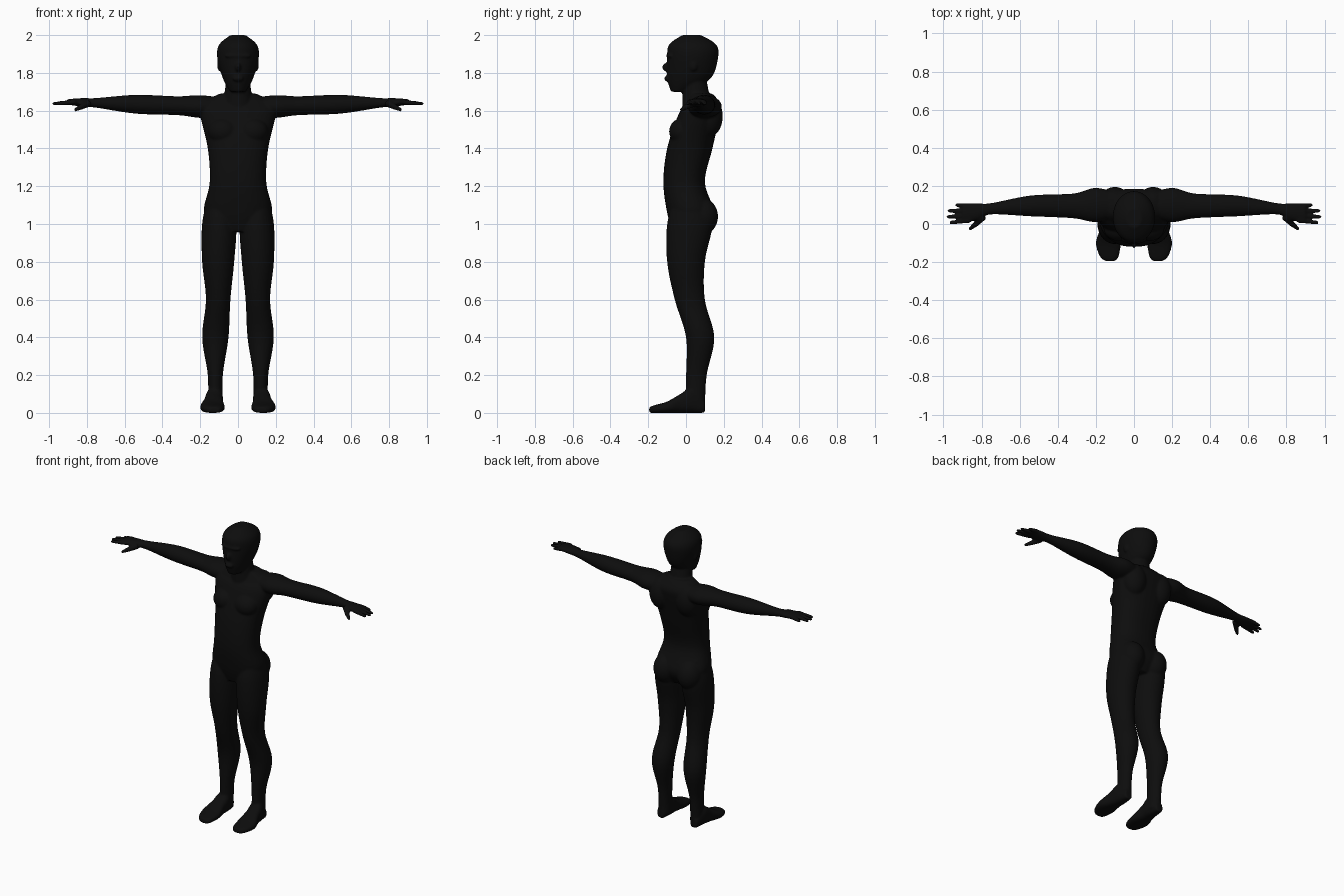
import bpy
import bmesh
import math
from mathutils import Matrix, Vector

cube = bpy.data.objects.get("Cube")
if cube:
    bpy.data.objects.remove(cube, do_unlink=True)

black = bpy.data.materials.new("matte black")
black.use_nodes = True
colour = (0.004, 0.004, 0.004, 1)
black.diffuse_color = colour
black.node_tree.nodes["Principled BSDF"].inputs["Base Color"].default_value = colour

bm = bmesh.new()
SEGMENTS = 32
STEPS = 6


def spline(before, start, end, after, t):
    """Smooth curve from start to end, guided by the neighbouring values."""
    slope_start = (end - before) / 2
    slope_end = (after - start) / 2
    ease = t * t * (3 - 2 * t)
    rest = 1 - t
    return (start + (end - start) * ease
            + slope_start * t * rest * rest - slope_end * t * t * rest)


def rounded(value, power):
    """Push a sine or cosine towards a squarer outline."""
    return math.copysign(abs(value) ** (2 / power), value)


def loft(sections, axis, side=1, power=2):
    """Closed skin through oval sections (position, a_min, a_max, b_min, b_max)."""
    rows = []
    last = len(sections) - 1
    for i in range(last):
        before, after = sections[max(0, i - 1)], sections[min(last, i + 2)]
        columns = list(zip(before, sections[i], sections[i + 1], after))
        for step in range(STEPS):
            rows.append([spline(*column, step / STEPS) for column in columns])
    rows.append(sections[-1])

    rings = []
    for position, a_min, a_max, b_min, b_max in rows:
        ring = []
        for n in range(SEGMENTS):
            angle = math.tau * n / SEGMENTS
            a_share = (1 + rounded(math.cos(angle), power)) / 2
            b_share = (1 + rounded(math.sin(angle), power)) / 2
            a = a_min + (a_max - a_min) * a_share
            b = b_min + (b_max - b_min) * b_share
            x, y, z = {"x": (position, a, b),
                       "y": (a, position, b),
                       "z": (a, b, position)}[axis]
            ring.append(bm.verts.new((x * side, y, z)))
        rings.append(ring)

    for low, high in zip(rings, rings[1:]):
        for n in range(SEGMENTS):
            bm.faces.new((low[n - 1], low[n], high[n], high[n - 1]))
    bm.faces.new(rings[0])
    bm.faces.new(rings[-1])


def centred(sections):
    """Expand (z, half_width, front, back) to sections symmetric about x."""
    return [(z, -half, half, front, back) for z, half, front, back in sections]


def ball(centre, size):
    matrix = Matrix.Translation(centre) @ Matrix.Diagonal((*size, 1))
    bmesh.ops.create_uvsphere(bm, u_segments=24, v_segments=16, radius=1, matrix=matrix)


def rod(start, end, start_radius, end_radius):
    """Tapered round piece with a rounded tip."""
    start, end = Vector(start), Vector(end)
    direction = end - start
    turn = direction.to_track_quat("Z", "Y").to_matrix().to_4x4()
    bmesh.ops.create_cone(bm, cap_ends=True, segments=SEGMENTS,
                          radius1=start_radius, radius2=end_radius,
                          depth=direction.length,
                          matrix=Matrix.Translation((start + end) / 2) @ turn)
    ball(end, (end_radius, end_radius, end_radius))


def add_torso():
    loft(centred([
        (0.96, 0.1, -0.07, 0.1),
        (1.06, 0.18, -0.1, 0.15),
        (1.22, 0.15, -0.12, 0.1),
        (1.4, 0.16, -0.1, 0.14),
        (1.58, 0.2, -0.04, 0.18),
        (1.64, 0.18, 0, 0.18),
        (1.69, 0.1, 0.02, 0.14),
    ]), "z", power=2.3)


def add_head():
    # Neck and skull
    rod((0, 0.06, 1.6), (0, 0.04, 1.8), 0.08, 0.06)
    loft(centred([
        (1.7, 0.04, -0.08, 0),
        (1.77, 0.08, -0.1, 0.13),
        (1.88, 0.11, -0.1, 0.17),
        (1.95, 0.1, -0.09, 0.16),
        (2, 0.04, -0.02, 0.08),
    ]), "z")
    # Nose, lips and brow
    ball((0, -0.1, 1.83), (0.015, 0.027, 0.025))
    ball((0, -0.1, 1.77), (0.03, 0.015, 0.015))
    ball((0, -0.08, 1.89), (0.07, 0.025, 0.015))


def add_body_masses(side):
    # Ear, chest, shoulder blade and buttock
    ball((side * 0.1, 0.04, 1.84), (0.01, 0.02, 0.03))
    ball((side * 0.08, -0.02, 1.49), (0.08, 0.07, 0.07))
    ball((side * 0.1, 0.12, 1.57), (0.08, 0.075, 0.11))
    ball((side * 0.09, 0.08, 1.04), (0.08, 0.09, 0.1))


def add_leg(side):
    loft([
        (0.03, 0.08, 0.16, 0, 0.1),
        (0.2, 0.08, 0.16, 0, 0.11),
        (0.4, 0.05, 0.19, 0, 0.15),
        (0.6, 0.04, 0.17, -0.06, 0.1),
        (0.8, 0.02, 0.19, -0.1, 0.1),
        (1, 0.01, 0.19, -0.1, 0.14),
        (1.14, 0.05, 0.16, -0.06, 0.1),
    ], "z", side)
    # Foot resting on the ground, from heel to toes
    foot = [
        (0.1, 0.1, 0.15, 0.06),
        (0.03, 0.08, 0.17, 0.13),
        (-0.03, 0.08, 0.18, 0.1),
        (-0.1, 0.07, 0.2, 0.06),
        (-0.17, 0.08, 0.18, 0.04),
        (-0.195, 0.1, 0.15, 0.03),
    ]
    loft([(y, inner, outer, 0, top) for y, inner, outer, top in foot], "y", side, 2.6)


def add_arm(side):
    # Shoulder to palm, given as (x, front, back, half_height)
    arm = [
        (0.08, 0.04, 0.16, 0.05),
        (0.2, 0.01, 0.19, 0.06),
        (0.32, 0.03, 0.16, 0.05),
        (0.54, 0.04, 0.15, 0.05),
        (0.75, 0.05, 0.11, 0.026),
        (0.82, 0.02, 0.11, 0.023),
        (0.9, 0.01, 0.11, 0.015),
    ]
    sections = []
    for x, front, back, half in arm:
        middle = 1.615 + 0.035 * x  # the arm rises slightly outwards
        sections.append((x, front, back, middle - half, middle + half))
    loft(sections, "x", side)

    # Fingers fan out from the palm
    for i, reach in enumerate((0.93, 0.97, 0.975, 0.96)):
        root = (side * 0.86, 0.095 - 0.025 * i, 1.647)
        tip = (side * reach, 0.1 - 0.031 * i, 1.637)
        rod(root, tip, 0.014, 0.01)

    # Thumb
    knuckle = (side * 0.83, 0, 1.62)
    rod((side * 0.79, 0.04, 1.64), knuckle, 0.02, 0.015)
    rod(knuckle, (side * 0.86, -0.025, 1.605), 0.015, 0.01)


add_torso()
add_head()
for side in (-1, 1):
    add_body_masses(side)
    add_leg(side)
    add_arm(side)

# Fuse all the parts into one smooth skin
bmesh.ops.recalc_face_normals(bm, faces=bm.faces)
mesh = bpy.data.meshes.new("body")
bm.to_mesh(mesh)
bm.free()
mesh.materials.append(black)
body = bpy.data.objects.new("body", mesh)
bpy.context.collection.objects.link(body)

fuse = body.modifiers.new("fuse", "REMESH")
fuse.mode = "VOXEL"
fuse.voxel_size = 0.006
fuse.use_smooth_shade = True
soften = body.modifiers.new("soften", "SMOOTH")
soften.factor = 0.5
soften.iterations = 8
